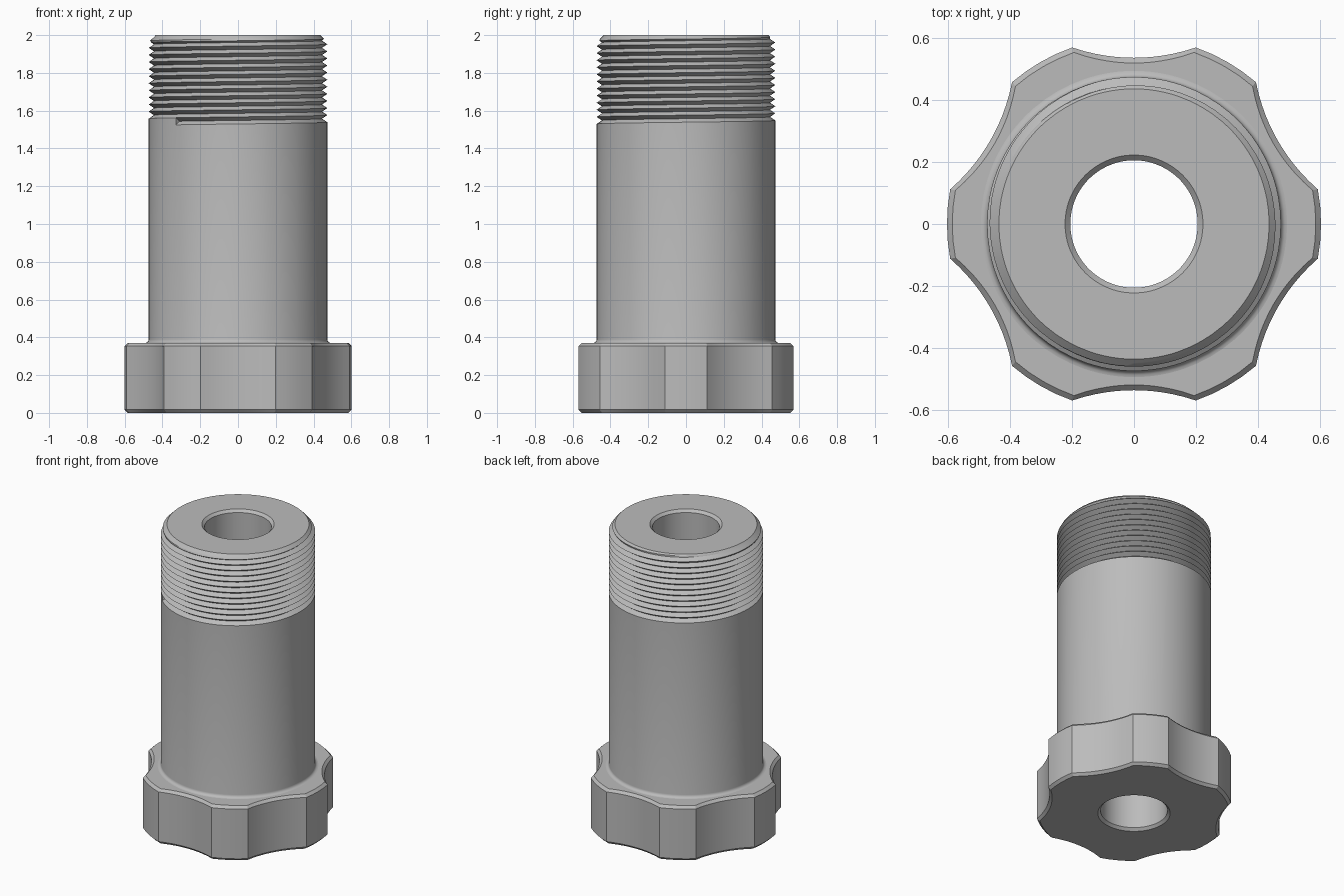
import bpy, bmesh
from math import sin, cos, pi, radians, sqrt

cube = bpy.data.objects.get("Cube")
if cube:
    bpy.data.objects.remove(cube, do_unlink=True)

steel = bpy.data.materials.new("plain grey")
steel.use_nodes = True
GREY = (0.5, 0.5, 0.5, 1)
steel.diffuse_color = GREY
steel.node_tree.nodes["Principled BSDF"].inputs["Base Color"].default_value = GREY

# Shared sizes
SHAFT, ROOT, BORE, CHAMFER = 0.473, 0.445, 0.205, 0.017
KNOB_TOP, TOP, THREAD_START, PITCH = 0.37, 2.0, 1.525, 0.0375
FILLET, STEPS = 0.02, 4
LOBE = radians(10.7)          # half width of each lobe
GRIP, VALLEY = 0.602, 0.535   # lobe radius, scallop depth


def build(name, columns, extra=None):
    """Skin neighbouring columns of points, weld, and shade."""
    bm = bmesh.new()
    grid = [[bm.verts.new(p) for p in col] for col in columns]
    for a, b in zip(grid, grid[1:]):
        for j in range(len(a) - 1):
            bm.faces.new((a[j], b[j], b[j + 1], a[j + 1]))
    if extra:
        bm.faces.new([grid[0][j] for j in extra])
    bmesh.ops.remove_doubles(bm, verts=bm.verts, dist=0.0002)
    bmesh.ops.dissolve_degenerate(bm, edges=bm.edges, dist=0.0002)
    bmesh.ops.recalc_face_normals(bm, faces=bm.faces)
    mesh = bpy.data.meshes.new(name)
    bm.to_mesh(mesh)
    bm.free()
    obj = bpy.data.objects.new(name, mesh)
    bpy.context.collection.objects.link(obj)
    mesh.materials.append(steel)
    bpy.ops.object.select_all(action="DESELECT")
    obj.select_set(True)
    bpy.context.view_layer.objects.active = obj
    bpy.ops.object.shade_smooth_by_angle(angle=radians(25))
    return obj


def column(angle, profile):
    return [(r * cos(angle), r * sin(angle), z) for r, z in profile]


# Column angles: each sixth has a lobe, then a scallop
angles = []
for k in range(6):
    base = k * pi / 3
    angles += [base - LOBE + 2 * LOBE * i / 4 for i in range(4)]
    angles += [base + LOBE + (pi / 3 - 2 * LOBE) * i / 12 for i in range(12)]

# Circle that cuts each scallop, through both corners and the valley
half, edge = GRIP * sin(pi / 6 - LOBE), GRIP * cos(pi / 6 - LOBE)
sag = edge - VALLEY
cut_radius = (half ** 2 + sag ** 2) / (2 * sag)
cut_centre = VALLEY + cut_radius


def grip_radius(angle):
    off = (angle + pi / 6) % (pi / 3) - pi / 6
    if abs(off) <= LOBE + 0.0001:
        return GRIP
    t = pi / 6 - abs(off)
    return cut_centre * cos(t) - sqrt(cut_radius ** 2 - (cut_centre * sin(t)) ** 2)


# Scalloped grip at the foot
grip = []
for a in angles + angles[:1]:
    r = grip_radius(a)
    grip.append(column(a, [
        (BORE + CHAMFER, 0), (r - CHAMFER, 0), (r, CHAMFER),
        (r, KNOB_TOP - CHAMFER), (r - CHAMFER, KNOB_TOP),
        (SHAFT + FILLET, KNOB_TOP)]))
build("scalloped_grip", grip)

# Tube with a helical thread, rim and through bore
first = min(range(len(angles)), key=lambda i: abs(angles[i] - radians(226)))
turn = angles[first:] + [a + 2 * pi for a in angles[:first + 1]]
rows = int((TOP - THREAD_START) / PITCH + 2) * STEPS
fillet = [(SHAFT + FILLET * (1 - sin(t * pi / 8)),
           KNOB_TOP + FILLET * (1 - cos(t * pi / 8))) for t in range(5)]
tube = []
for a in turn:
    lift = PITCH * (a - turn[0]) / (2 * pi)
    thread = []
    for j in range(rows + 1):
        z = min(TOP, THREAD_START + lift + PITCH * j / STEPS)
        phase = (j % STEPS) / STEPS
        r = SHAFT - (SHAFT - ROOT) * (1 - abs(2 * phase - 1))
        limit = 0.435 + TOP - z
        thread.append((min(r, limit), z))
    rim = [(BORE + CHAMFER, TOP), (BORE, TOP - CHAMFER),
           (BORE, CHAMFER), (BORE + CHAMFER, 0)]
    tube.append(column(a, fillet + thread + rim))
# The extra face closes the step where the thread runs out
start = len(fillet)
build("threaded_tube", tube, extra=range(start, start + STEPS + 1))
